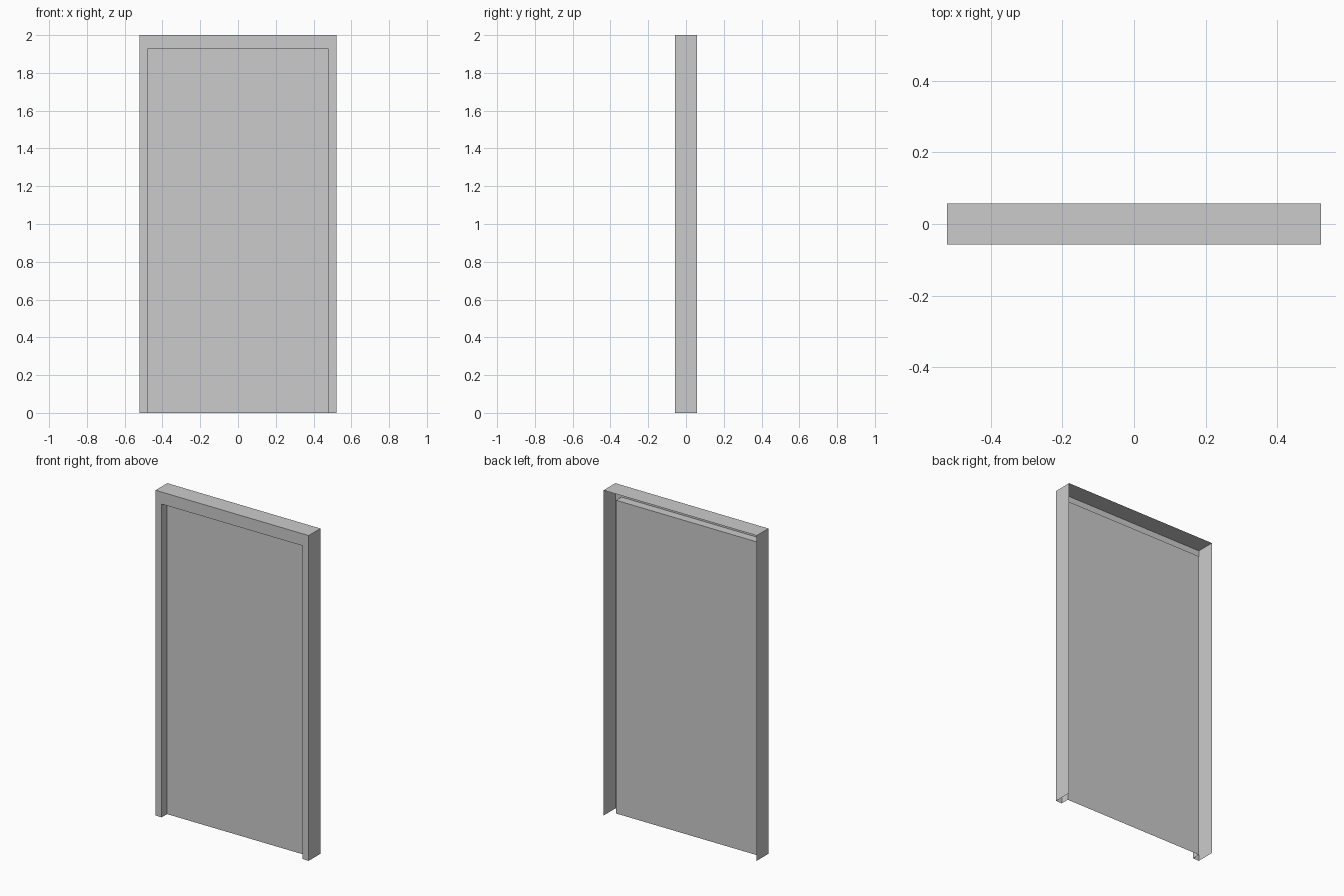
import bpy
import bmesh

if "Cube" in bpy.data.objects:
    bpy.data.objects.remove(bpy.data.objects["Cube"])


def make_object(name, bm):
    mesh = bpy.data.meshes.new(name)
    bm.to_mesh(mesh)
    bm.free()
    obj = bpy.data.objects.new(name, mesh)
    bpy.context.collection.objects.link(obj)
    return obj


def arch(bm, half_width, y, height):
    """Three-sided outline: up the left, across the top, down the right."""
    points = [(-half_width, 0), (-half_width, height),
              (half_width, height), (half_width, 0)]
    return [bm.verts.new((x, y, z)) for x, z in points]


HALF_W, HEIGHT, HALF_D = 0.521, 2.0, 0.057
OPEN_W, OPEN_H, DOOR_Y = 0.479, 1.926, -0.005

# Frame: open-backed shell with outer sides, front face and inner reveal
bm = bmesh.new()
rings = [arch(bm, HALF_W, HALF_D, HEIGHT),
         arch(bm, HALF_W, -HALF_D, HEIGHT),
         arch(bm, OPEN_W, -HALF_D, OPEN_H),
         arch(bm, OPEN_W, DOOR_Y, OPEN_H)]
for outer, inner in zip(rings, rings[1:]):
    for i in range(3):
        bm.faces.new((outer[i], inner[i], inner[i + 1], outer[i + 1]))
make_object("door_frame", bm)

# Door: flat sheet closing the back of the reveal
bm = bmesh.new()
bm.faces.new(list(reversed(arch(bm, OPEN_W, DOOR_Y, OPEN_H))))
make_object("door_panel", bm)
